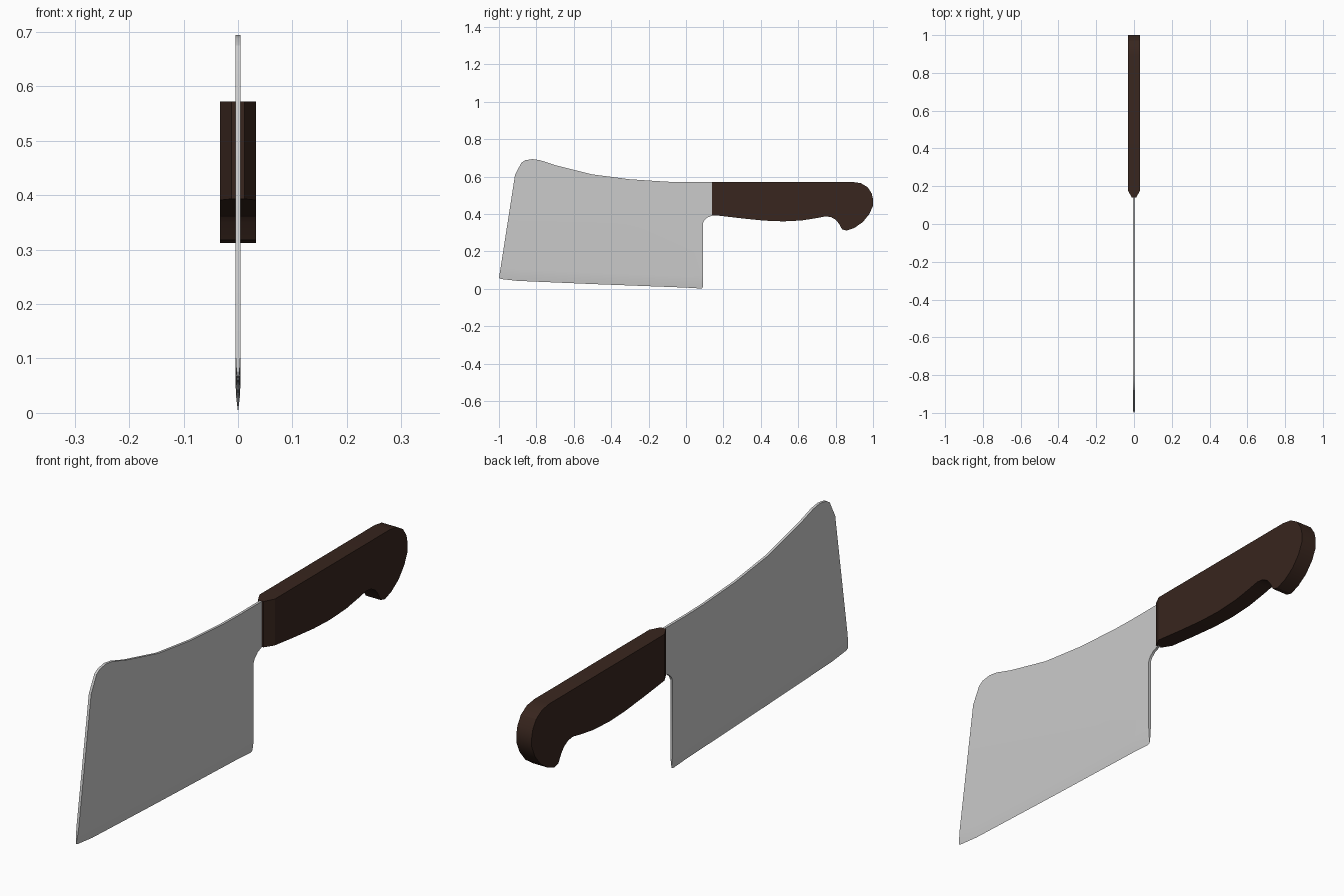
import bpy, bmesh

if "Cube" in bpy.data.objects:
    bpy.data.objects.remove(bpy.data.objects["Cube"])


def finish(name, bm, color=None):
    bmesh.ops.recalc_face_normals(bm, faces=bm.faces)
    mesh = bpy.data.meshes.new(name)
    bm.to_mesh(mesh)
    bm.free()
    ob = bpy.data.objects.new(name, mesh)
    bpy.context.collection.objects.link(ob)
    if color:
        mat = bpy.data.materials.new(name + "_material")
        mat.diffuse_color = color
        mat.use_nodes = True
        mat.node_tree.nodes["Principled BSDF"].inputs["Base Color"].default_value = mat.diffuse_color
        mesh.materials.append(mat)
    bpy.ops.object.select_all(action='DESELECT')
    ob.select_set(True)
    bpy.context.view_layer.objects.active = ob
    bpy.ops.object.shade_smooth_by_angle(angle=0.45)
    return ob


# Blade: flat plate whose lower rows taper to a cutting edge
edge = [(-1, .058), (-.99, .053), (-.9, .043), (-.5, .026), (0, .007),
        (.08, .002), (.087, .004), (.09, .01)]
spine = [(.09, .35), (.097, .365), (.115, .382), (.14, .392), (.17, .395),
         (.17, .565), (.14, .571), (0, .571), (-.1, .573), (-.3, .586),
         (-.5, .612), (-.7, .662), (-.78, .688), (-.82, .694), (-.86, .688),
         (-.88, .675), (-.914, .61)]
rows = [(.06, .005), (.025, .0032), (0, 0)]   # height above edge, half thickness

bm = bmesh.new()
ridge = [bm.verts.new((0, y, z)) for y, z in edge]
ends, tops = [], []
for side in (-1, 1):
    grid = []
    for dz, half in rows[:-1]:
        grid.append([bm.verts.new((side * half, y + .16 * dz * (.09 - y) / 1.09, z + dz))
                     for y, z in edge])
    grid.append(ridge)
    for a, b in zip(grid, grid[1:]):
        for i in range(len(edge) - 1):
            bm.faces.new((a[i], a[i + 1], b[i + 1], b[i]))
    top = [bm.verts.new((side * .005, y, z)) for y, z in spine]
    bm.faces.new(grid[0] + top)
    tops.append([grid[0][-1]] + top + [grid[0][0]])
    ends.append(grid)
for i in range(len(tops[0]) - 1):
    bm.faces.new((tops[0][i], tops[0][i + 1], tops[1][i + 1], tops[1][i]))
for c in (0, -1):
    l, r = ends
    bm.faces.new((l[0][c], l[1][c], r[1][c], r[0][c]))
    bm.faces.new((l[1][c], ridge[c], r[1][c]))
finish("blade", bm)

# Handle: thick extruded grip with hooked butt and chamfered front
grip = [(.18, .572), (.89, .572), (.935, .565), (.972, .543), (.993, .51),
        (1, .48), (1, .445), (.98, .40), (.945, .357), (.90, .326),
        (.86, .312), (.835, .318), (.817, .35), (.80, .37), (.775, .384),
        (.745, .388), (.70, .379), (.62, .366), (.52, .361), (.42, .365),
        (.30, .377), (.18, .391)]
nose = [(.14, .393), (.14, .572)]
bm = bmesh.new()
loops = []
for side in (-1, 1):
    g = [bm.verts.new((side * .033, y, z)) for y, z in grip]
    n = [bm.verts.new((side * .012, y, z)) for y, z in nose]
    bm.faces.new(g)
    bm.faces.new((g[-1], n[0], n[1], g[0]))
    loops.append(g + n)
for i in range(len(loops[0])):
    j = (i + 1) % len(loops[0])
    bm.faces.new((loops[0][i], loops[0][j], loops[1][j], loops[1][i]))
finish("handle", bm, (.04, .019, .013, 1))
